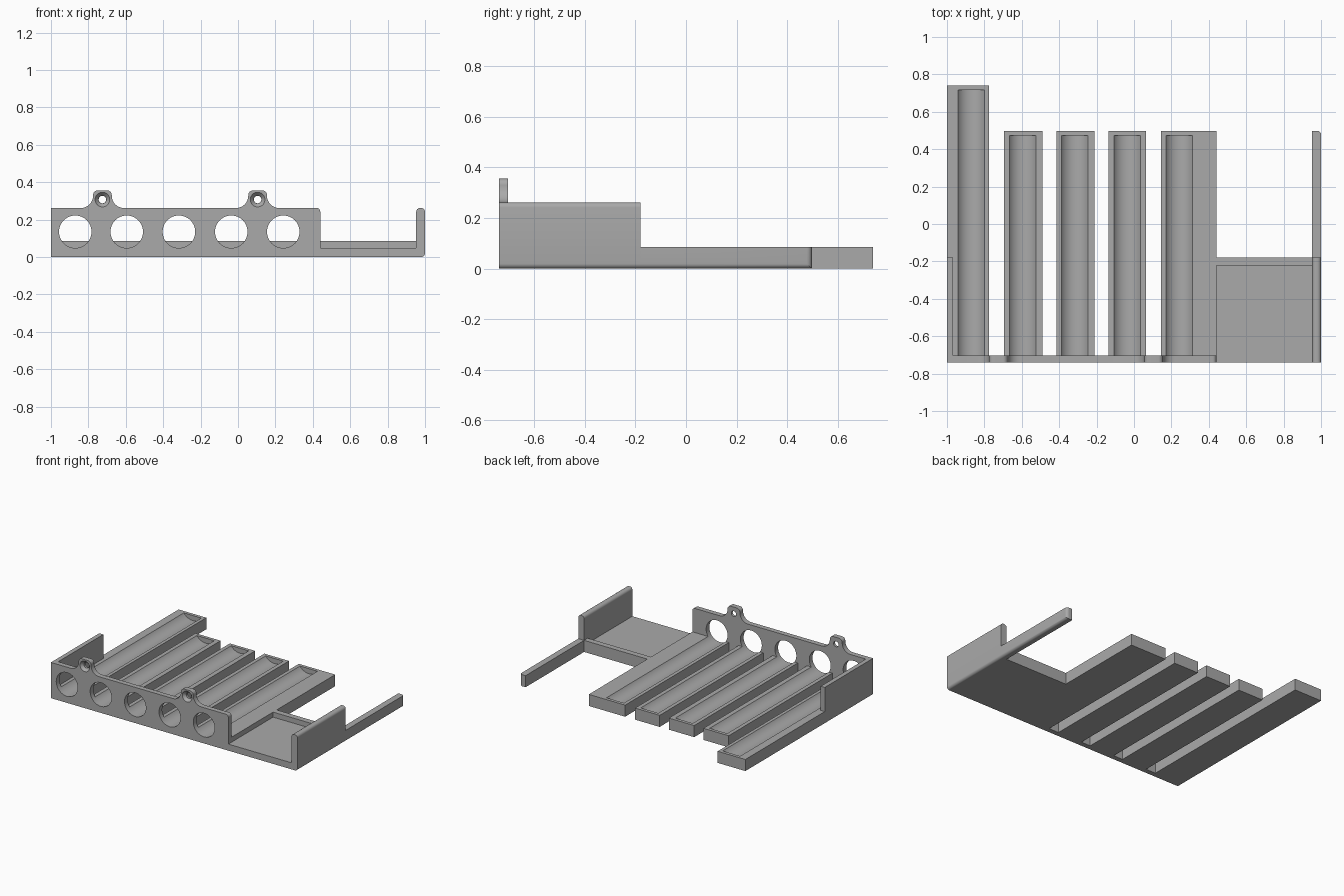
import bpy, bmesh
from math import radians, sin, cos, pi
from mathutils import Matrix

if "Cube" in bpy.data.objects:
    bpy.data.objects.remove(bpy.data.objects["Cube"], do_unlink=True)

grey = bpy.data.materials.new("grey plastic")
grey.use_nodes = True
grey.diffuse_color = (0.4, 0.4, 0.4, 1)
grey.node_tree.nodes["Principled BSDF"].inputs["Base Color"].default_value = (0.4, 0.4, 0.4, 1)

# Shared dimensions
FRONT, INNER, WALL_END = -0.74, -0.703, -0.18
BED, FLOOR, TOP = 0.085, 0.048, 0.262
TRAY_X, SIDE_X = 0.44, 0.953
BORE_Z, BORE_R = 0.135, 0.087
BORES = [-0.87, -0.595, -0.316, -0.036, 0.242]
EARS = [-0.725, 0.105]


def finish(name, bm):
    bmesh.ops.recalc_face_normals(bm, faces=bm.faces)
    mesh = bpy.data.meshes.new(name)
    bm.to_mesh(mesh)
    bm.free()
    mesh.materials.append(grey)
    obj = bpy.data.objects.new(name, mesh)
    bpy.context.collection.objects.link(obj)
    return obj


def box(name, x, y, z, round_edge=None, radius=0.02):
    """Box from ranges; edges whose midpoint passes round_edge are filleted."""
    bm = bmesh.new()
    bmesh.ops.create_cube(bm, size=1)
    for v in bm.verts:
        v.co = [r[0] if c < 0 else r[1] for r, c in zip((x, y, z), v.co)]
    if round_edge:
        edges = [e for e in bm.edges
                 if round_edge((e.verts[0].co + e.verts[1].co) / 2)]
        bmesh.ops.bevel(bm, geom=edges, offset=radius, segments=6,
                        profile=0.5, affect='EDGES')
    return finish(name, bm)


def extrude_profile(name, points, y0, y1):
    bm = bmesh.new()
    face = bm.faces.new([bm.verts.new((px, y0, pz)) for px, pz in points])
    new = bmesh.ops.extrude_face_region(bm, geom=[face])["geom"]
    bmesh.ops.translate(bm, vec=(0, y1 - y0, 0),
                        verts=[g for g in new if isinstance(g, bmesh.types.BMVert)])
    return finish(name, bm)


def bore(x, z, y0, y1, r0, r1):
    """Round cutter along y, radius r0 at y0 and r1 at y1."""
    bm = bmesh.new()
    bmesh.ops.create_cone(bm, cap_ends=True, segments=48, radius1=r1, radius2=r0,
                          depth=y1 - y0,
                          matrix=Matrix.Translation((x, (y0 + y1) / 2, z))
                          @ Matrix.Rotation(pi / 2, 4, 'X'))
    cutter = finish("bore_cutter", bm)
    cutter.hide_render = True
    return cutter


def cut(obj, cutter):
    mod = obj.modifiers.new("cut", 'BOOLEAN')
    mod.operation, mod.solver, mod.object = 'DIFFERENCE', 'EXACT', cutter
    bpy.context.view_layer.objects.active = obj
    bpy.ops.object.modifier_apply(modifier=mod.name)
    bpy.data.objects.remove(cutter, do_unlink=True)


def arc(cx, cz, r, a0, a1, n=8):
    steps = [radians(a0 + (a1 - a0) * i / n) for i in range(n + 1)]
    return [(cx + r * cos(a), cz + r * sin(a)) for a in steps]


# Front plate with two flared screw ears along its top edge
half_ear = (arc(-0.115, TOP + 0.065, 0.065, -90, 0)
            + arc(-0.025, 0.331, 0.025, 180, 90))
outline = [(-1, 0), (-1, TOP)]
for ex in EARS:
    outline += [(ex + px, pz) for px, pz in half_ear]
    outline += [(ex - px, pz) for px, pz in reversed(half_ear)]
outline += arc(TRAY_X - 0.02, TOP - 0.02, 0.02, 90, 0) + [(TRAY_X, 0)]
parts = [extrude_profile("front_plate", outline, FRONT, INNER)]
for bx in BORES:
    cut(parts[0], bore(bx, BORE_Z, FRONT - 0.05, INNER + 0.05, BORE_R, BORE_R))
for ex in EARS:
    cut(parts[0], bore(ex, 0.307, FRONT - 0.05, INNER + 0.05, 0.02, 0.02))
    cut(parts[0], bore(ex, 0.307, FRONT - 0.001, FRONT + 0.02, 0.04, 0.021))

# Grooved fingers, the outermost one longer
spans = [(-1, -0.775), (-0.695, -0.49), (-0.415, -0.21), (-0.135, 0.065), (0.145, TRAY_X)]
for i, (span, bx) in enumerate(zip(spans, BORES)):
    end = 0.74 if i == 0 else 0.498
    finger = box(f"finger_{i + 1}", span, (INNER, end), (0, BED))
    cut(finger, bore(bx, BORE_Z, INNER - 0.05, end - 0.024, BORE_R, BORE_R))
    parts.append(finger)

# Right side wall above the long finger
parts.append(box("right_wall", (-1, -0.967), (INNER, WALL_END), (BED, TOP)))

# Open tray with a low rear rim
parts.append(box("tray_floor", (TRAY_X, SIDE_X), (FRONT, WALL_END), (0, FLOOR)))
parts.append(box("tray_rim", (TRAY_X, SIDE_X), (-0.222, WALL_END), (FLOOR, BED)))

# Left side wall, rounded on top and along the outer bottom edge
parts.append(box("left_wall", (SIDE_X, 1), (FRONT, WALL_END), (0, TOP),
                 lambda m: abs(m.y - (FRONT + WALL_END) / 2) < 0.01
                 and (m.z > 0.2 or m.x > 0.99)))

# Slim arm continuing the left wall to the rear
parts.append(box("left_arm", (SIDE_X, 1), (WALL_END, 0.498), (0, BED),
                 lambda m: m.x > 0.99 and ((m.z < 0.01)
                                           or (m.y > 0.49 and m.z < 0.08))))

# Smooth shading with sharp creases
bpy.ops.object.select_all(action='DESELECT')
for part in parts:
    part.select_set(True)
bpy.context.view_layer.objects.active = parts[0]
bpy.ops.object.shade_smooth_by_angle(angle=radians(30))
